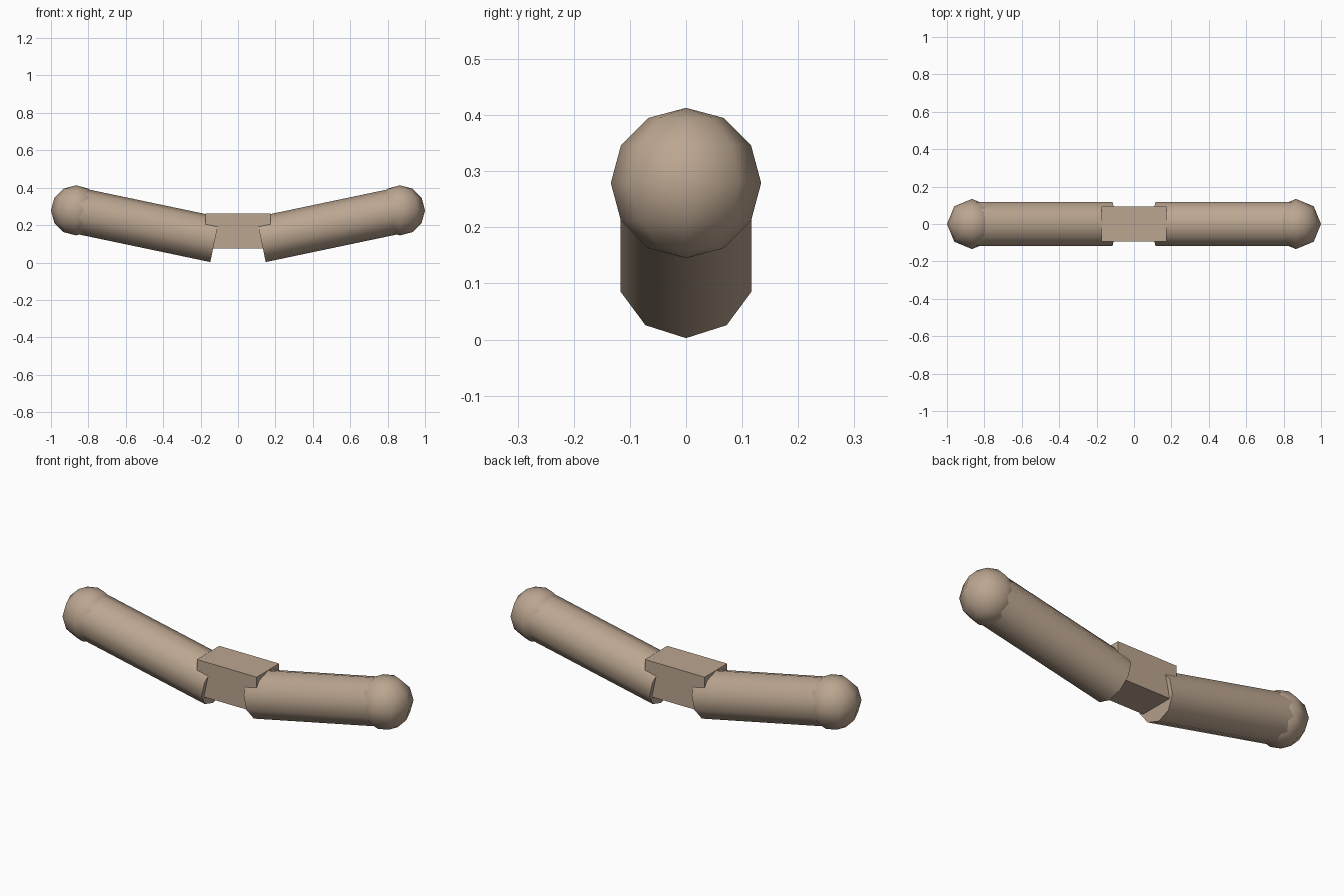
import bpy, bmesh
from math import sin, cos, pi, radians
from mathutils import Vector

if "Cube" in bpy.data.objects:
    bpy.data.objects.remove(bpy.data.objects["Cube"])

INNER = Vector((0.123, 0, 0.123))   # inner end of the bar axis
TIP = Vector((0.866, 0, 0.279))     # centre of the end ball


def make(name, bm):
    bmesh.ops.recalc_face_normals(bm, faces=bm.faces)
    mesh = bpy.data.meshes.new(name)
    bm.to_mesh(mesh)
    bm.free()
    ob = bpy.data.objects.new(name, mesh)
    bpy.context.collection.objects.link(ob)
    mat = bpy.data.materials.get("tan") or bpy.data.materials.new("tan")
    mat.diffuse_color = (0.50, 0.38, 0.28, 1)
    mat.use_nodes = True
    mat.node_tree.nodes["Principled BSDF"].inputs["Base Color"].default_value = mat.diffuse_color
    mesh.materials.append(mat)
    return ob


def smooth(ob, angle):
    bpy.ops.object.select_all(action='DESELECT')
    ob.select_set(True)
    bpy.context.view_layer.objects.active = ob
    bpy.ops.object.shade_smooth_by_angle(angle=radians(angle))


# ten-sided sloping bars, a ridge at top and bottom
def bar(side):
    bm = bmesh.new()
    axis = (TIP - INNER).normalized()
    up = Vector((-axis.z, 0, axis.x))
    rings = []
    for c in (INNER, TIP):
        ring = []
        for i in range(10):
            a = 2 * pi * i / 10
            p = c + 0.123 * (up * cos(a) + Vector((0, 1, 0)) * sin(a))
            ring.append(bm.verts.new((p.x * side, p.y, p.z)))
        rings.append(ring)
        bm.faces.new(ring)
    a, b = rings
    for i in range(10):
        j = (i + 1) % 10
        bm.faces.new((a[i], a[j], b[j], b[i]))
    return bm


for side, label in ((-1, "left"), (1, "right")):
    smooth(make(label + "_bar", bar(side)), 50)

    # rounded end knob
    bm = bmesh.new()
    bmesh.ops.create_uvsphere(bm, u_segments=8, v_segments=6, radius=0.134)
    bmesh.ops.translate(bm, verts=bm.verts, vec=(TIP.x * side, 0, TIP.z))
    smooth(make(label + "_knob", bm), 60)

# central joining block
bm = bmesh.new()
bmesh.ops.create_cube(bm, size=1)
bmesh.ops.scale(bm, verts=bm.verts, vec=(0.35, 0.188, 0.187))
bmesh.ops.translate(bm, verts=bm.verts, vec=(0, 0, 0.168))
make("centre_block", bm)
